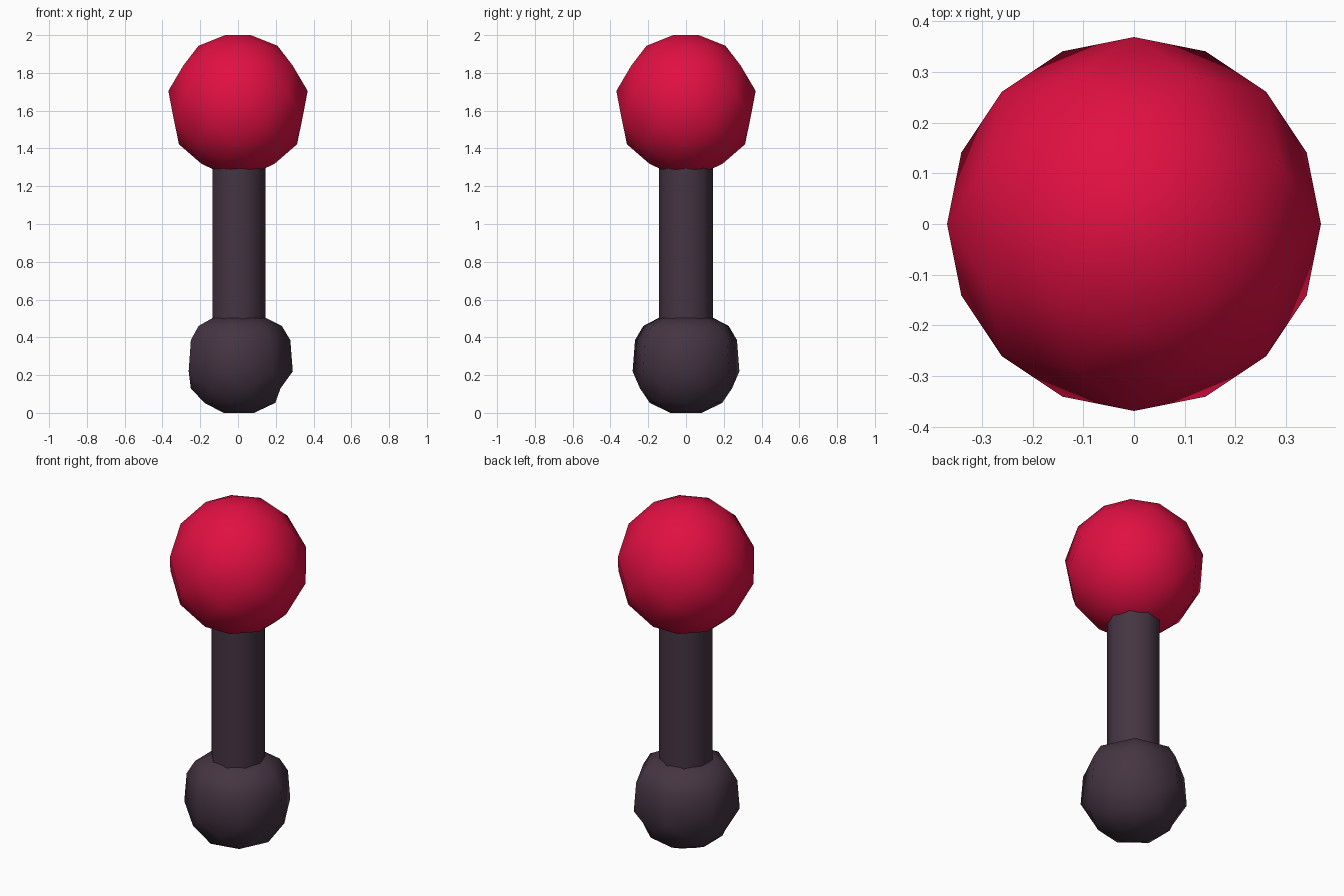
import bpy, bmesh
from math import cos, sin, pi, radians

if "Cube" in bpy.data.objects:
    bpy.data.objects.remove(bpy.data.objects["Cube"])


def material(name, rgb):
    m = bpy.data.materials.new(name)
    m.diffuse_color = (*rgb, 1)
    m.use_nodes = True
    m.node_tree.nodes["Principled BSDF"].inputs["Base Color"].default_value = m.diffuse_color
    return m


red = material("red", (0.75, 0.005, 0.055))
dark = material("dark", (0.06, 0.035, 0.055))


def ring_solid(name, rings, sides, mat):
    """Stack of rings (z, radius, half-step turn), staggered rings joined by triangles."""
    bm = bmesh.new()
    loops = []
    for z, r, turn in rings:
        angles = [2 * pi * (i + turn / 2) / sides for i in range(sides)]
        loops.append([bm.verts.new((r * cos(a), r * sin(a), z)) for a in angles])
    for k in range(len(rings) - 1):
        a, b = loops[k], loops[k + 1]
        ta, tb = rings[k][2], rings[k + 1][2]
        for i in range(sides):
            j = (i + 1) % sides
            if ta == tb:
                bm.faces.new((a[i], a[j], b[j], b[i]))
            elif tb:
                bm.faces.new((a[i], a[j], b[i]))
                bm.faces.new((a[j], b[j], b[i]))
            else:
                bm.faces.new((a[i], b[j], b[i]))
                bm.faces.new((a[i], a[j], b[j]))
    bm.faces.new(loops[0])
    bm.faces.new(loops[-1])
    bmesh.ops.recalc_face_normals(bm, faces=bm.faces)
    me = bpy.data.meshes.new(name)
    bm.to_mesh(me)
    bm.free()
    ob = bpy.data.objects.new(name, me)
    bpy.context.collection.objects.link(ob)
    me.materials.append(mat)
    bpy.ops.object.select_all(action='DESELECT')
    ob.select_set(True)
    bpy.context.view_layer.objects.active = ob
    bpy.ops.object.shade_smooth_by_angle(angle=radians(50))
    return ob


# red ball: eight staggered rings
R, centre = 0.376, 1.631
lats = [radians(-78.75 + 22.5 * k) for k in range(8)]
ring_solid("top_ball", [(centre + R * sin(t), R * cos(t), k % 2)
                        for k, t in enumerate(lats)], 8, red)

# shaft
ring_solid("shaft", [(0.45, 0.145, 0), (1.36, 0.145, 0)], 9, dark)

# lower knob: flattened where the shaft meets it
ring_solid("lower_knob", [(0, 0.085, 0), (0.053, 0.197, 0), (0.13, 0.25, 1), (0.22, 0.29, 0),
                          (0.385, 0.277, 0), (0.46, 0.232, 0), (0.502, 0.15, 0)], 7, dark)
